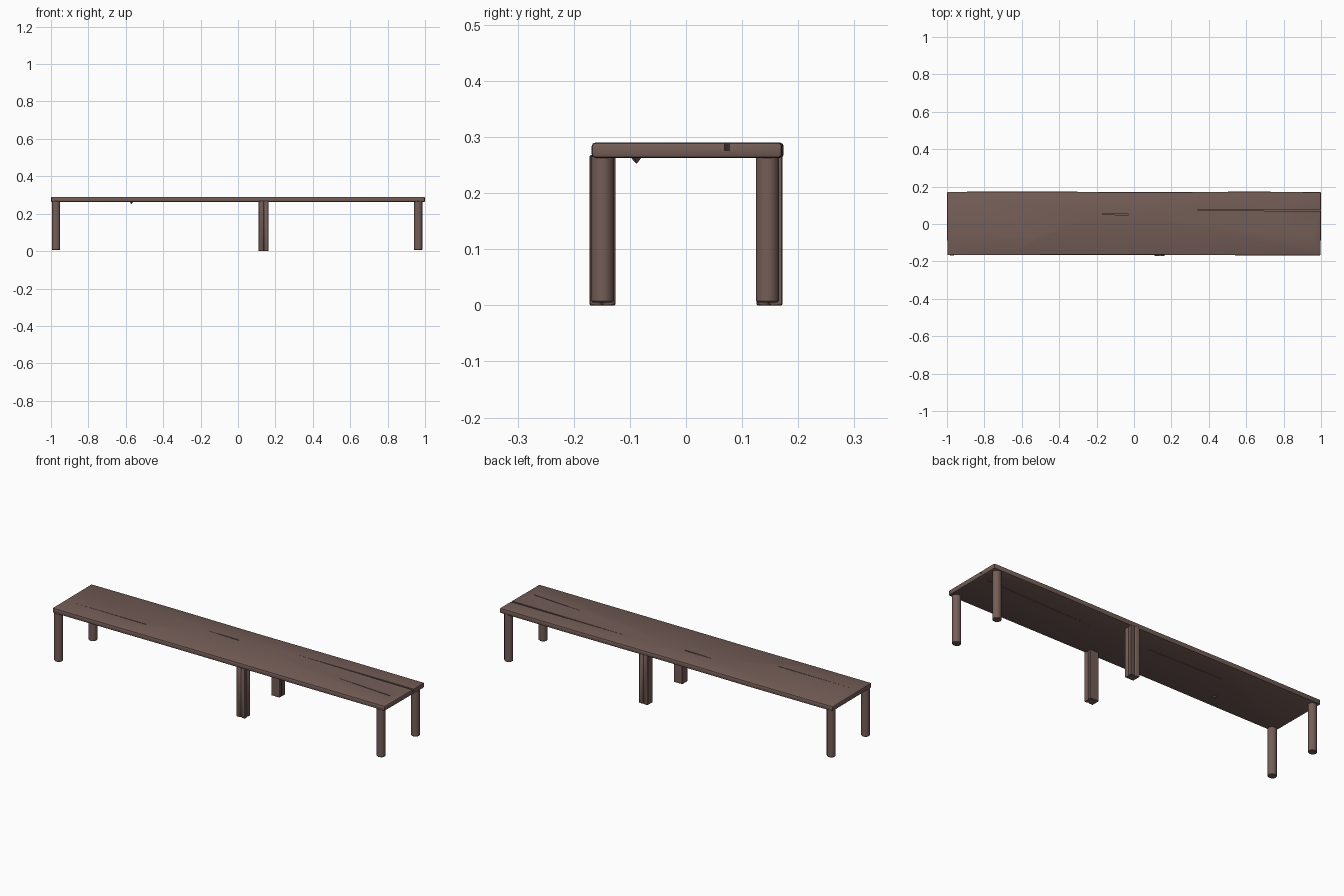
import bpy, bmesh, math
from mathutils import Vector

if "Cube" in bpy.data.objects:
    bpy.data.objects.remove(bpy.data.objects["Cube"])

wood = bpy.data.materials.new("dark_brown_wood")
wood.diffuse_color = (0.175, 0.110, 0.096, 1)
wood.use_nodes = True
wood.node_tree.nodes["Principled BSDF"].inputs["Base Color"].default_value = wood.diffuse_color


def activate(ob):
    bpy.ops.object.select_all(action='DESELECT')
    ob.select_set(True)
    bpy.context.view_layer.objects.active = ob


def prism(name, outline, z0, z1, top_scale=None):
    """Extrude an xy outline (counter-clockwise) from z0 to z1."""
    bm = bmesh.new()
    lo = [bm.verts.new((x, y, z0)) for x, y in outline]
    hi = [bm.verts.new((x, y, z1)) for x, y in outline]
    n = len(outline)
    bm.faces.new(lo[::-1])
    bm.faces.new(hi)
    for i in range(n):
        j = (i + 1) % n
        bm.faces.new((lo[i], lo[j], hi[j], hi[i]))
    bmesh.ops.recalc_face_normals(bm, faces=bm.faces)
    me = bpy.data.meshes.new(name)
    bm.to_mesh(me)
    bm.free()
    ob = bpy.data.objects.new(name, me)
    bpy.context.collection.objects.link(ob)
    me.materials.append(wood)
    return ob


def bevel(ob, width, segments=2):
    activate(ob)
    m = ob.modifiers.new("round_edges", 'BEVEL')
    m.width, m.segments, m.limit_method = width, segments, 'ANGLE'
    m.angle_limit = math.radians(40)
    bpy.ops.object.modifier_apply(modifier=m.name)


def smooth(ob, angle=35):
    activate(ob)
    bpy.ops.object.shade_smooth_by_angle(angle=math.radians(angle))


# Plank seat, very slightly uneven along its long edges
seat = prism("plank_seat", [(-0.998, -0.167), (-0.65, -0.167), (-0.3, -0.165), (0.5, -0.167),
                            (0.998, -0.168), (1.0, 0.171), (0.62, 0.173), (0.0, 0.170),
                            (-0.5, 0.174), (-1.0, 0.172)], 0.263, 0.290)
bevel(seat, 0.006)

# Cracks: x start, y start, x end, y end, width, z bottom, z top
cracks = [
    (0.30, 0.076, 1.02, 0.073, 0.009, 0.276, 0.30),
    (-0.22, 0.054, -0.03, 0.051, 0.006, 0.278, 0.30),
    (0.60, -0.028, 0.95, -0.052, 0.004, 0.282, 0.30),
    (-0.94, -0.059, -0.51, -0.060, 0.003, 0.282, 0.30),
    (-0.55, 0.060, -0.05, 0.050, 0.004, 0.25, 0.270),
    (0.30, 0.045, 0.95, 0.060, 0.004, 0.25, 0.270),
]
for x0, y0, x1, y1, w, z0, z1 in cracks:
    a, b = Vector((x0, y0)), Vector((x1, y1))
    side = Vector((a.y - b.y, b.x - a.x)).normalized() * w / 2
    mid = a.lerp(b, 0.7)
    cutter = prism("crack_cutter", [tuple(a), tuple(mid - side), tuple(b - side),
                                    tuple(b + side), tuple(mid + side)], z0, z1)
    activate(seat)
    m = seat.modifiers.new("crack", 'BOOLEAN')
    m.operation, m.object, m.solver = 'DIFFERENCE', cutter, 'EXACT'
    bpy.ops.object.modifier_apply(modifier=m.name)
    bpy.data.objects.remove(cutter, do_unlink=True)
smooth(seat)

# Small splinter hanging under the seat
bpy.ops.mesh.primitive_cone_add(vertices=5, radius1=0.012, radius2=0.001, depth=0.012,
                                location=(-0.57, -0.088, 0.259), rotation=(math.pi, 0, 0))
splinter = bpy.context.object
splinter.name = "splinter"
splinter.data.materials.append(wood)

# Round end legs
for x, end in ((-0.973, "left"), (0.963, "right")):
    for y, side in ((-0.149, "front"), (0.145, "back")):
        ring = [(x + 0.0225 * math.cos(i * math.tau / 14), y + 0.021 * math.sin(i * math.tau / 14))
                for i in range(14)]
        leg = prism(f"{end}_{side}_leg", ring, 0.005, 0.268)
        bevel(leg, 0.003, 1)
        smooth(leg)

# Square middle legs with a split running down the faces
for s, side in ((-1, "front"), (1, "back")):
    shape = [(-0.026, -0.023), (0.026, -0.023), (0.026, -0.004), (0.020, 0.0), (0.026, 0.004),
             (0.026, 0.023), (0.006, 0.023), (0.002, 0.017), (-0.002, 0.023), (-0.026, 0.023)]
    leg = prism(f"middle_{side}_leg", [(0.136 + x, s * (0.149 + y)) for x, y in shape], 0.0, 0.268)
    bevel(leg, 0.002, 1)
    smooth(leg)
